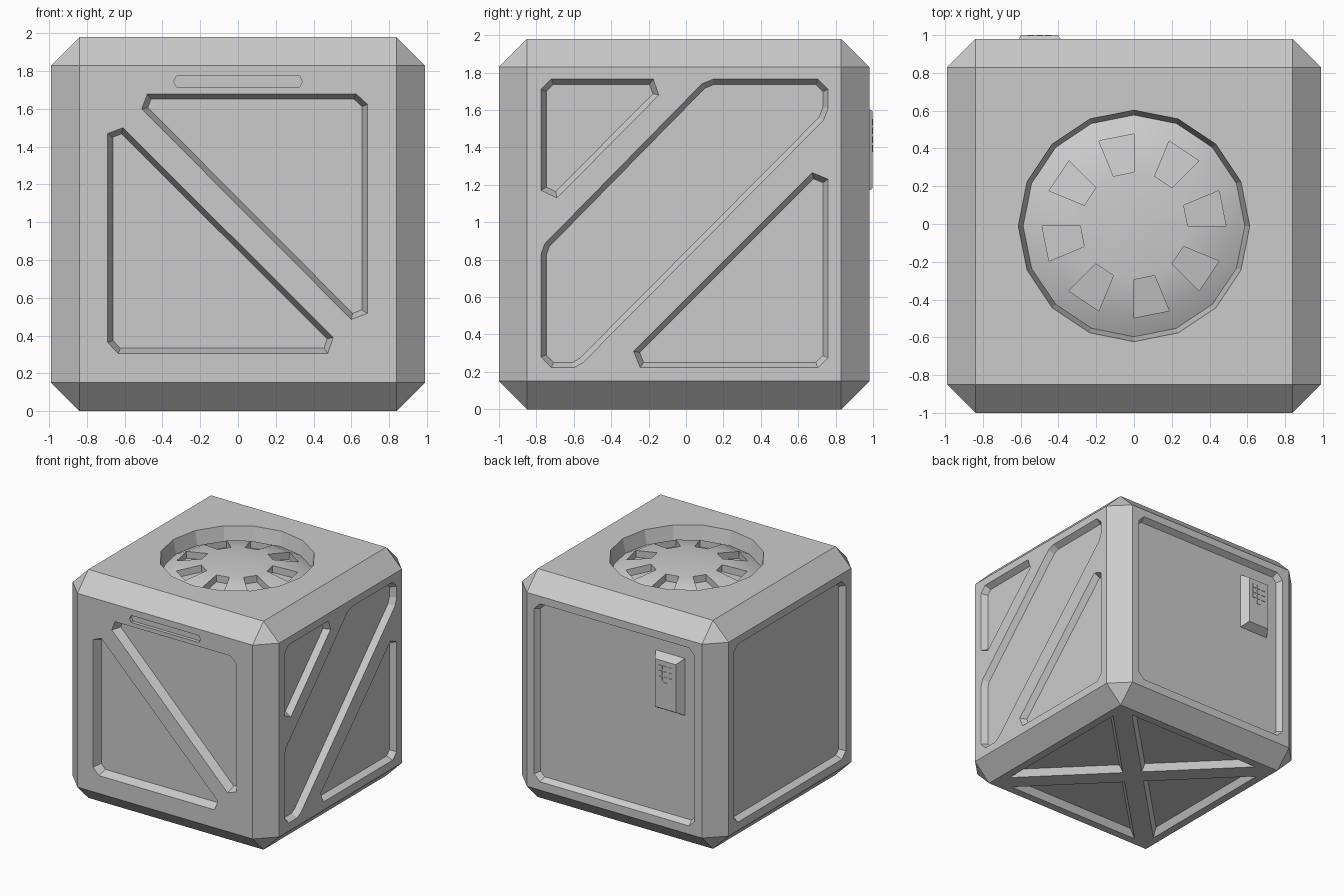
import bpy, bmesh, math
from mathutils import Vector

if "Cube" in bpy.data.objects:
    bpy.data.objects.remove(bpy.data.objects["Cube"])

HALF, YC, H = 0.99, -0.01, 1.98        # half width, y centre, height
YF, YB = YC - HALF, YC + HALF

# Map (u, v, depth below surface) to 3D for each side
SIDES = {
    "front": lambda u, v, d: (u, YF + d, v),
    "back": lambda u, v, d: (u, YB - d, v),
    "right": lambda u, v, d: (HALF - d, u, v),
    "left": lambda u, v, d: (-HALF + d, u, v),
    "top": lambda u, v, d: (u, v, H - d),
    "bottom": lambda u, v, d: (u, v, d),
}


def new_object(name, bm):
    mesh = bpy.data.meshes.new(name)
    bm.to_mesh(mesh)
    bm.free()
    ob = bpy.data.objects.new(name, mesh)
    bpy.context.collection.objects.link(ob)
    return ob


def activate(ob):
    bpy.ops.object.select_all(action='DESELECT')
    ob.select_set(True)
    bpy.context.view_layer.objects.active = ob


def inset(pts, w):
    """Mitred inward offset of a convex outline."""
    pts = [Vector(p) for p in pts]
    n = len(pts)
    area = sum(pts[i].x * pts[(i + 1) % n].y - pts[(i + 1) % n].x * pts[i].y for i in range(n))
    s = 1 if area > 0 else -1
    out = []
    for i in range(n):
        a = (pts[i] - pts[i - 1]).normalized()
        b = (pts[(i + 1) % n] - pts[i]).normalized()
        n1, n2 = Vector((-a.y, a.x)) * s, Vector((-b.y, b.x)) * s
        out.append(pts[i] + (n1 + n2) * (w / (1 + n1.dot(n2))))
    return out


def loft(bm, side, levels):
    """Closed solid through outlines given as (points, depth)."""
    f = SIDES[side]
    rings = [[bm.verts.new(f(p[0], p[1], d)) for p in pts] for pts, d in levels]
    n = len(rings[0])
    faces = [bm.faces.new(rings[0]), bm.faces.new(rings[-1])]
    for r0, r1 in zip(rings, rings[1:]):
        for i in range(n):
            j = (i + 1) % n
            faces.append(bm.faces.new((r0[i], r0[j], r1[j], r1[i])))
    bmesh.ops.recalc_face_normals(bm, faces=faces)


def pocket(bm, side, pts, depth, slope=0.028):
    loft(bm, side, [(pts, -0.03), (pts, 0), (inset(pts, slope), depth)])


def rect(u0, u1, v0, v1, c=0.0):
    if c == 0:
        return [(u0, v0), (u1, v0), (u1, v1), (u0, v1)]
    return [(u0 + c, v0), (u1 - c, v0), (u1, v0 + c), (u1, v1 - c),
            (u1 - c, v1), (u0 + c, v1), (u0, v1 - c), (u0, v0 + c)]


# Crate body: chamfered cube
bm = bmesh.new()
bmesh.ops.create_cube(bm, size=2 * HALF)
bmesh.ops.translate(bm, verts=bm.verts, vec=(0, YC, H / 2))
bmesh.ops.bevel(bm, geom=bm.edges[:], offset=0.15, offset_type='OFFSET',
                segments=1, profile=0.5, affect='EDGES')
body = new_object("crate_body", bm)

# All recesses in one cutter
cut = bmesh.new()

# Front: two triangles and a thin slot
pocket(cut, "front", [(-.69, 1.47), (-.61, 1.50), (.505, .39), (.475, .305), (-.635, .305), (-.69, .363)], .075)
pocket(cut, "front", [(-.48, 1.68), (.625, 1.68), (.685, 1.625), (.685, .517), (.60, .485), (-.51, 1.60)], .075)
pocket(cut, "front", [(-.34, 1.745), (-.325, 1.775), (.325, 1.775), (.34, 1.745), (.325, 1.715), (-.325, 1.715)], .03, 0)

# Right: two corner triangles and a broad diagonal panel
pocket(cut, "right", [(-.775, 1.71), (-.72, 1.765), (-.175, 1.765), (-.145, 1.68), (-.69, 1.13), (-.775, 1.17)], .05)
pocket(cut, "right", [(-.775, .28), (-.72, .222), (-.60, .222), (-.55, .25), (.735, 1.545), (.76, 1.61),
                      (.76, 1.71), (.705, 1.765), (.145, 1.765), (.085, 1.74), (-.755, .885), (-.775, .83)], .05)
pocket(cut, "right", [(-.28, .31), (-.245, .222), (.705, .222), (.76, .275), (.76, 1.23), (.675, 1.265)], .05)

# Back and left: one full panel each
PANEL = 0.05
pocket(cut, "back", rect(-.77, .77, .222, 1.765, .055), PANEL)
pocket(cut, "left", rect(-.775, .76, .222, 1.765, .055), PANEL)

# Bottom: four triangles leaving a cross
for k in range(4):
    a = k * math.pi / 2
    tri = [(-.66, -.77), (.66, -.77), (0, -.11)]
    pocket(cut, "bottom", [(x * math.cos(a) - y * math.sin(a), YC + x * math.sin(a) + y * math.cos(a))
                           for x, y in tri], .06)


# Top: sixteen-sided well
def ring(r, n=16):
    return [(r * math.cos(2 * math.pi * i / n), YC + r * math.sin(2 * math.pi * i / n)) for i in range(n)]


WELL = 0.12
loft(cut, "top", [(ring(.613), -.03), (ring(.613), 0), (ring(.587), WELL)])

cutter = new_object("recess_cutter", cut)
cutter.hide_render = True
mod = body.modifiers.new("recesses", 'BOOLEAN')
mod.operation, mod.solver, mod.object = 'DIFFERENCE', 'EXACT', cutter
activate(body)
bpy.ops.object.modifier_apply(modifier=mod.name)
bpy.data.objects.remove(cutter, do_unlink=True)

# Open the well floor, the vent dome closes it
bm = bmesh.new()
bm.from_mesh(body.data)
floor = [f for f in bm.faces if all(abs(v.co.z - (H - WELL)) < 1e-3 and
         math.hypot(v.co.x, v.co.y - YC) < .6 for v in f.verts)]
bmesh.ops.delete(bm, geom=floor, context='FACES')
bm.to_mesh(body.data)
bm.free()

# Vent dome: shallow, with alternate facets of one band sunk as slots
bm = bmesh.new()
rings = [[bm.verts.new((x, y, H - d)) for x, y in ring(r)]
         for r, d in ((.587, WELL), (.487, .07), (.285, .035))]
tip = bm.verts.new((0, YC, H - .022))
for i in range(16):
    j = (i + 1) % 16
    bm.faces.new((rings[0][i], rings[0][j], rings[1][j], rings[1][i]))
    bm.faces.new((rings[2][i], rings[2][j], tip))
    quad = (rings[1][i], rings[1][j], rings[2][j], rings[2][i])
    if i % 2:
        bm.faces.new(quad)
    else:
        low = [bm.verts.new(v.co - Vector((0, 0, .06))) for v in quad]
        for a in range(4):
            b = (a + 1) % 4
            bm.faces.new((quad[a], quad[b], low[b], low[a]))
        bm.faces.new(low)
dome = new_object("vent_dome", bm)
activate(dome)
bpy.ops.object.shade_smooth_by_angle(angle=math.radians(30))

# Keypad plate on the back panel
bm = bmesh.new()
plate = rect(-.60, -.40, 1.18, 1.595)
loft(bm, "back", [(inset(plate, -.04), PANEL), (plate, -.017)])
new_object("keypad_plate", bm)

# Keys: three rows of three plus one below
bm = bmesh.new()
for row in range(4):
    for col in ((-1, 0, 1) if row < 3 else (0,)):
        u, v = -.5 + col * .047, 1.535 - row * .047
        loft(bm, "back", [(rect(u - .019, u + .019, v - .019, v + .019), -.015),
                          (rect(u - .017, u + .017, v - .017, v + .017), -.02)])
new_object("keypad_keys", bm)
